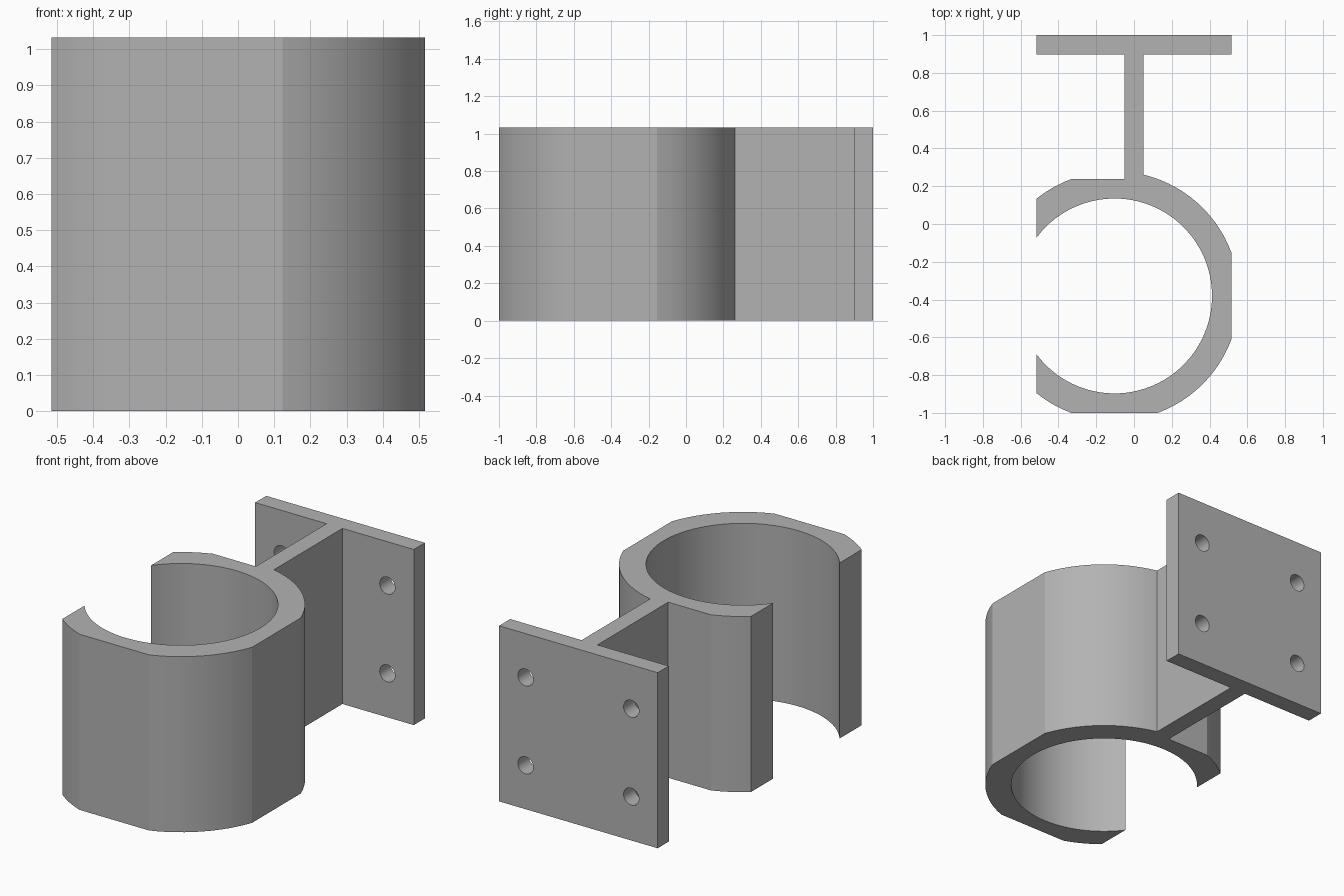
import bpy, bmesh, math
from mathutils import Matrix

if "Cube" in bpy.data.objects:
    bpy.data.objects.remove(bpy.data.objects["Cube"])

H = 1.033                  # height
W = 0.516                  # half width
T = 0.103                  # wall thickness
CX, CY = -0.103, -0.381    # ring centre
R_IN, R_OUT = 0.516, 0.66
FLAT = 0.62                # distance of trimmed flats from ring centre
WEB = T / 2

grey = bpy.data.materials.new("light grey")
grey.diffuse_color = (0.45, 0.45, 0.45, 1)
grey.use_nodes = True
grey.node_tree.nodes["Principled BSDF"].inputs["Base Color"].default_value = grey.diffuse_color


def arc(r, a0, a1, step=4):
    n = max(2, round(abs(a1 - a0) / math.radians(step)))
    return [(CX + r * math.cos(a0 + (a1 - a0) * i / n),
             CY + r * math.sin(a0 + (a1 - a0) * i / n)) for i in range(n + 1)]


# Profile: T-shaped mount plate and web, running into the open trimmed ring
trim = math.acos(FLAT / R_OUT)
web_a = math.acos((WEB - CX) / R_OUT)
mouth_out = math.acos((-W - CX) / R_OUT)
mouth_in = math.acos((-W - CX) / R_IN)
q = math.pi / 2
profile = [(-WEB, CY + FLAT), (-WEB, 1 - T), (-W, 1 - T), (-W, 1), (W, 1), (W, 1 - T), (WEB, 1 - T)]
profile += arc(R_OUT, web_a, trim)
profile += arc(R_OUT, -trim, -q + trim)
profile += arc(R_OUT, -q - trim, -mouth_out)
profile += arc(R_IN, -mouth_in, mouth_in)
profile += arc(R_OUT, mouth_out, q + trim)

bm = bmesh.new()
face = bm.faces.new([bm.verts.new((x, y, 0)) for x, y in profile])
ext = bmesh.ops.extrude_face_region(bm, geom=[face])
bmesh.ops.translate(bm, vec=(0, 0, H), verts=[v for v in ext["geom"] if isinstance(v, bmesh.types.BMVert)])
bmesh.ops.recalc_face_normals(bm, faces=bm.faces)
mesh = bpy.data.meshes.new("pipe_clip_bracket")
bm.to_mesh(mesh)
bm.free()
bracket = bpy.data.objects.new("pipe_clip_bracket", mesh)
bpy.context.collection.objects.link(bracket)
mesh.materials.append(grey)

# Four screw holes through the mount plate
bm = bmesh.new()
for x in (-0.344, 0.344):
    for z in (H / 4, H * 3 / 4):
        bmesh.ops.create_cone(bm, cap_ends=True, segments=32, radius1=0.05, radius2=0.05, depth=0.3,
                              matrix=Matrix.Translation((x, 1 - T / 2, z)) @ Matrix.Rotation(q, 4, "X"))
cut_mesh = bpy.data.meshes.new("screw_hole_cutter")
bm.to_mesh(cut_mesh)
bm.free()
cut_mesh.materials.append(grey)
cutter = bpy.data.objects.new("screw_hole_cutter", cut_mesh)
bpy.context.collection.objects.link(cutter)
cutter.hide_render = True

mod = bracket.modifiers.new("screw holes", "BOOLEAN")
mod.operation = "DIFFERENCE"
mod.solver = "EXACT"
mod.object = cutter
bpy.context.view_layer.objects.active = bracket
bracket.select_set(True)
bpy.ops.object.modifier_apply(modifier=mod.name)
bpy.data.objects.remove(cutter)

# Smooth curved walls, keep the trimmed flats crisp
bpy.ops.object.shade_smooth_by_angle(angle=math.radians(15))
